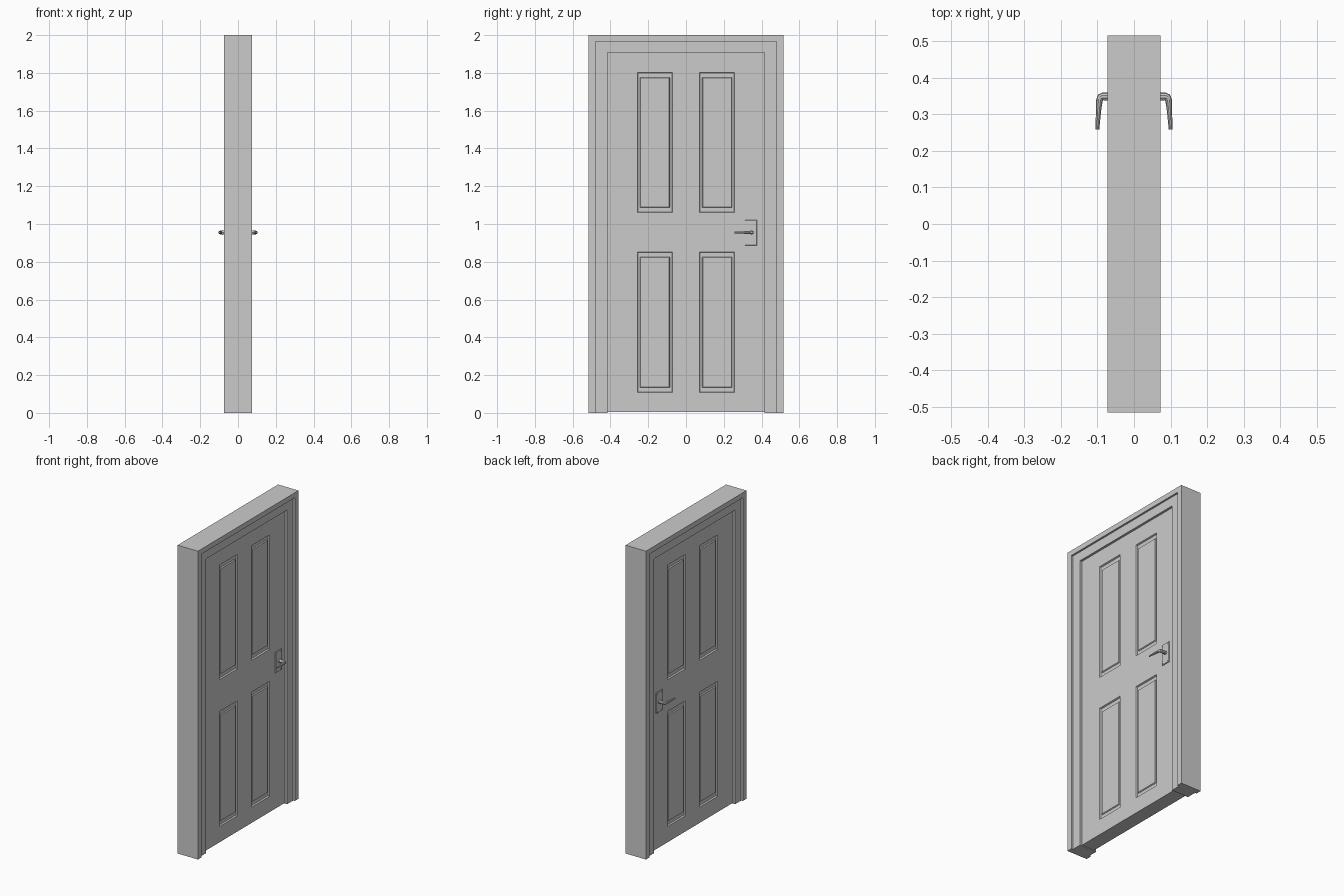
import bpy, bmesh, math

if "Cube" in bpy.data.objects:
    bpy.data.objects.remove(bpy.data.objects["Cube"])

HALF_W, TOP = 0.515, 2.0      # outer frame
DOOR_X = 0.046                # half thickness of the leaf
OPEN_Y, OPEN_Z = 0.415, 1.908


def finish(name, bm):
    bmesh.ops.remove_doubles(bm, verts=bm.verts, dist=1e-5)
    bmesh.ops.recalc_face_normals(bm, faces=bm.faces)
    me = bpy.data.meshes.new(name)
    bm.to_mesh(me)
    bm.free()
    ob = bpy.data.objects.new(name, me)
    bpy.context.collection.objects.link(ob)
    return ob


def box(name, lo, hi, bevel=0):
    bm = bmesh.new()
    bmesh.ops.create_cube(bm, size=1)
    for v in bm.verts:
        v.co = [(a + b) / 2 + c * (b - a) for a, b, c in zip(lo, hi, v.co)]
    ob = finish(name, bm)
    if bevel:
        m = ob.modifiers.new("bevel", 'BEVEL')
        m.width, m.segments = bevel, 1
    return ob


# Frame: stepped profile (inward offset, x) swept up, across and down
half = [(0, 0.073), (0.036, 0.073), (0.036, 0.061), (0.1, 0.061)]
profile = half + [(o, -x) for o, x in reversed(half)]
bm = bmesh.new()
rings = []
for side, up in ((-1, 0), (-1, 1), (1, 1), (1, 0)):
    rings.append([bm.verts.new((x, side * (HALF_W - o), (TOP - o * 0.92) if up else 0))
                  for o, x in profile])
n = len(profile)
for a, b in zip(rings, rings[1:]):
    for i in range(n):
        bm.faces.new((a[i], a[(i + 1) % n], b[(i + 1) % n], b[i]))
bm.faces.new(rings[0])
bm.faces.new(rings[-1])
finish("door_frame", bm)

# Door leaf: gridded faces, with a moulded panel in four of the cells
ys = [-OPEN_Y, -0.257, -0.072, 0.072, 0.257, OPEN_Y]
zs = [0.005, 0.107, 0.853, 1.06, 1.803, OPEN_Z]
# Panel moulding rings: inset in y, inset in z, depth
moulding = [(0, 0, 0), (0.003, 0.004, 0.009), (0.014, 0.027, 0.009), (0.017, 0.031, 0.003)]
bm = bmesh.new()


def rect(x, y0, y1, z0, z1):
    return [bm.verts.new(p) for p in ((x, y0, z0), (x, y1, z0), (x, y1, z1), (x, y0, z1))]


for s in (-1, 1):
    for i in range(5):
        for j in range(5):
            y0, y1, z0, z1 = ys[i], ys[i + 1], zs[j], zs[j + 1]
            if i in (1, 3) and j in (1, 3):
                loops = [rect(s * (DOOR_X - d), y0 + a, y1 - a, z0 + b, z1 - b)
                         for a, b, d in moulding]
                for p, q in zip(loops, loops[1:]):
                    for k in range(4):
                        m = (k + 1) % 4
                        bm.faces.new((p[k], p[m], q[m], q[k]))
                bm.faces.new(loops[-1])
            else:
                bm.faces.new(rect(s * DOOR_X, y0, y1, z0, z1))
bmesh.ops.remove_doubles(bm, verts=bm.verts, dist=1e-5)
border = [e for e in bm.edges if e.is_boundary]
bmesh.ops.bridge_loops(bm, edges=border)
finish("door_leaf", bm)

# Handles on both faces
for s, side in ((-1, "left"), (1, "right")):
    xs = sorted((s * (DOOR_X - 0.002), s * (DOOR_X + 0.006)))
    box(side + "_handle_plate", (xs[0], 0.312, 0.886), (xs[1], 0.376, 1.021), 0.0015)

    for y in (0.321, 0.367):
        for z in (0.897, 1.01):
            bpy.ops.mesh.primitive_cylinder_add(vertices=12, radius=0.004, depth=0.004,
                                                location=(s * (DOOR_X + 0.006), y, z),
                                                rotation=(0, math.pi / 2, 0))
            bpy.context.object.name = side + "_plate_screw"

    # Spindle turning into a tapered lever
    cu = bpy.data.curves.new(side + "_handle_lever", 'CURVE')
    cu.dimensions = '3D'
    cu.bevel_depth, cu.bevel_resolution, cu.use_fill_caps = 0.01, 3, True
    path = [(0.047, 0.348, 1.1), (0.085, 0.348, 1.1), (0.091, 0.346, 1.05),
            (0.0945, 0.338, 0.9), (0.097, 0.31, 0.72), (0.1, 0.258, 0.5)]
    sp = cu.splines.new('POLY')
    sp.points.add(len(path) - 1)
    for p, (x, y, r) in zip(sp.points, path):
        p.co, p.radius = (s * x, y, 0.955, 1), r
    ob = bpy.data.objects.new(side + "_handle_lever", cu)
    bpy.context.collection.objects.link(ob)
    bpy.ops.object.select_all(action='DESELECT')
    ob.select_set(True)
    bpy.context.view_layer.objects.active = ob
    bpy.ops.object.convert(target='MESH')
    bpy.ops.object.shade_smooth_by_angle()
